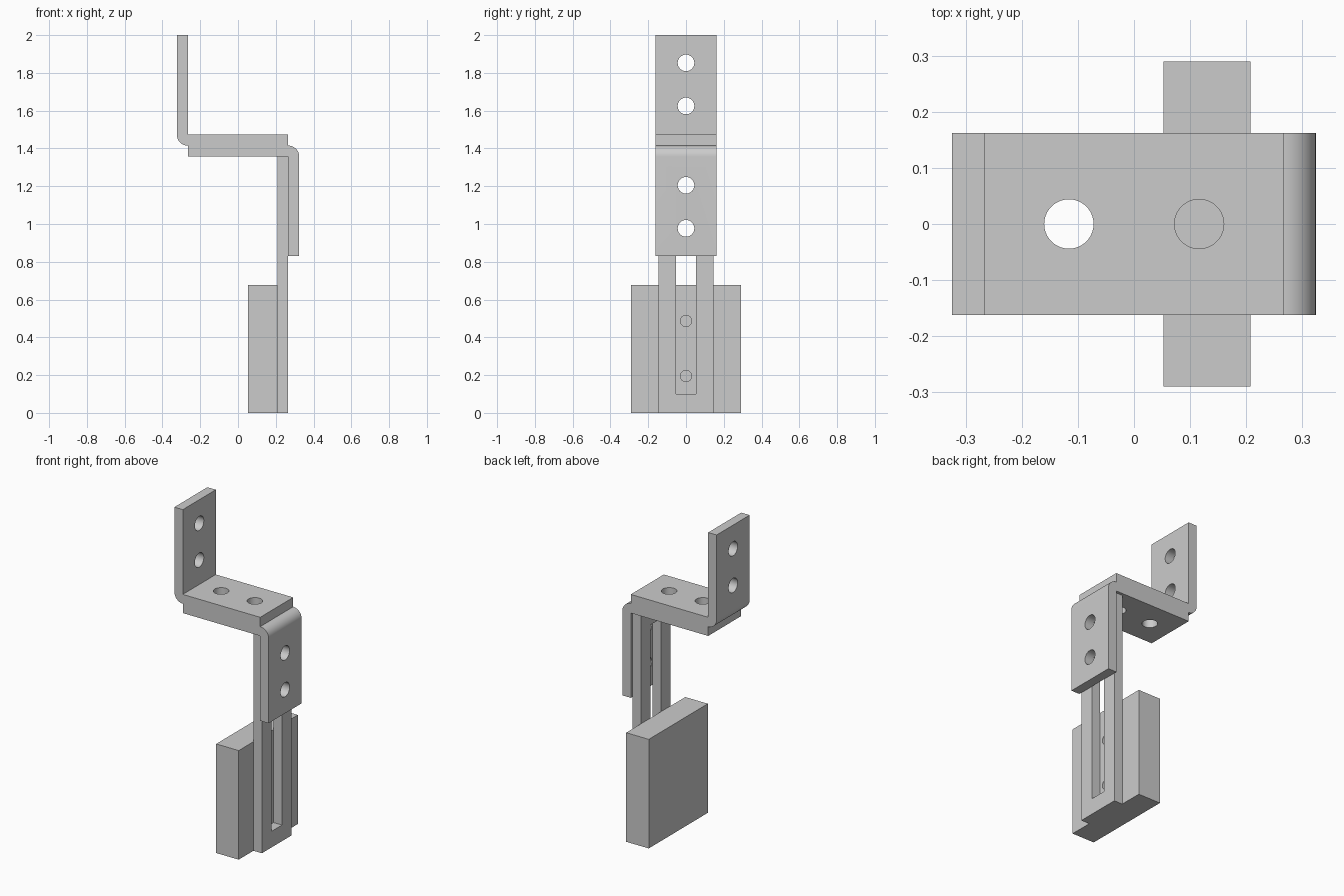
import bpy, bmesh
from math import pi, sin, cos

if "Cube" in bpy.data.objects:
    bpy.data.objects.remove(bpy.data.objects["Cube"])

T = 0.058            # sheet thickness
X = 0.324            # outer face of the brackets
XI = X - T           # inner face of the brackets
MID = 1.415          # plane where both brackets meet


def prism(name, pts, half_width):
    """Extrude an x-z profile along y."""
    bm = bmesh.new()
    face = bm.faces.new([bm.verts.new((x, -half_width, z)) for x, z in pts])
    ext = bmesh.ops.extrude_face_region(bm, geom=[face])
    moved = [v for v in ext["geom"] if isinstance(v, bmesh.types.BMVert)]
    bmesh.ops.translate(bm, verts=moved, vec=(0, 2 * half_width, 0))
    bmesh.ops.recalc_face_normals(bm, faces=bm.faces)
    me = bpy.data.meshes.new(name)
    bm.to_mesh(me)
    bm.free()
    ob = bpy.data.objects.new(name, me)
    bpy.context.collection.objects.link(ob)
    return ob


def rect(x0, x1, z0, z1):
    return [(x0, z0), (x1, z0), (x1, z1), (x0, z1)]


def activate(ob):
    bpy.ops.object.select_all(action='DESELECT')
    ob.select_set(True)
    bpy.context.view_layer.objects.active = ob


def cut(ob, cutter):
    activate(ob)
    mod = ob.modifiers.new("cut", 'BOOLEAN')
    mod.operation = 'DIFFERENCE'
    mod.solver = 'EXACT'
    mod.object = cutter
    bpy.ops.object.modifier_apply(modifier=mod.name)
    bpy.data.objects.remove(cutter)


def drill(ob, x, z, radius, depth, along_x):
    bpy.ops.mesh.primitive_cylinder_add(
        vertices=40, radius=radius, depth=depth, location=(x, 0, z),
        rotation=(0, pi / 2 if along_x else 0, 0))
    cut(ob, bpy.context.object)


def smooth(ob):
    activate(ob)
    bpy.ops.object.shade_smooth_by_angle(angle=pi / 6)


# Two identical bent brackets, the second turned half a turn about the joint
for name, s in (("upper_bracket", 1), ("lower_bracket", -1)):
    profile = [(-X, 0.585), (-XI, 0.585), (-XI, T), (XI, T), (XI, 0)]
    for i in range(13):  # rounded outer bend
        a = pi / 2 * i / 12
        profile.append((-XI - T * sin(a), T - T * cos(a)))
    bracket = prism(name, [(s * x, MID + s * z) for x, z in profile], 0.162)
    for x in (-0.116, 0.116):
        drill(bracket, x, MID + s * T / 2, 0.044, 0.2, False)
    for z in (0.21, 0.438):
        drill(bracket, -s * (X - T / 2), MID + s * z, 0.044, 0.2, True)
    smooth(bracket)

# Slotted slide plate
plate = prism("slotted_plate", rect(XI - T, XI, 0, MID - T), 0.145)
cut(plate, prism("slot_cutter", rect(XI - 0.2, XI + 0.2, 0.1, 1.257), 0.052))

# Block behind the plate with two blind screw holes
block = prism("mounting_block", rect(0.053, XI - T, 0, 0.678), 0.29)
for z in (0.195, 0.487):
    drill(block, XI - T, z, 0.03, 0.2, True)
smooth(block)
